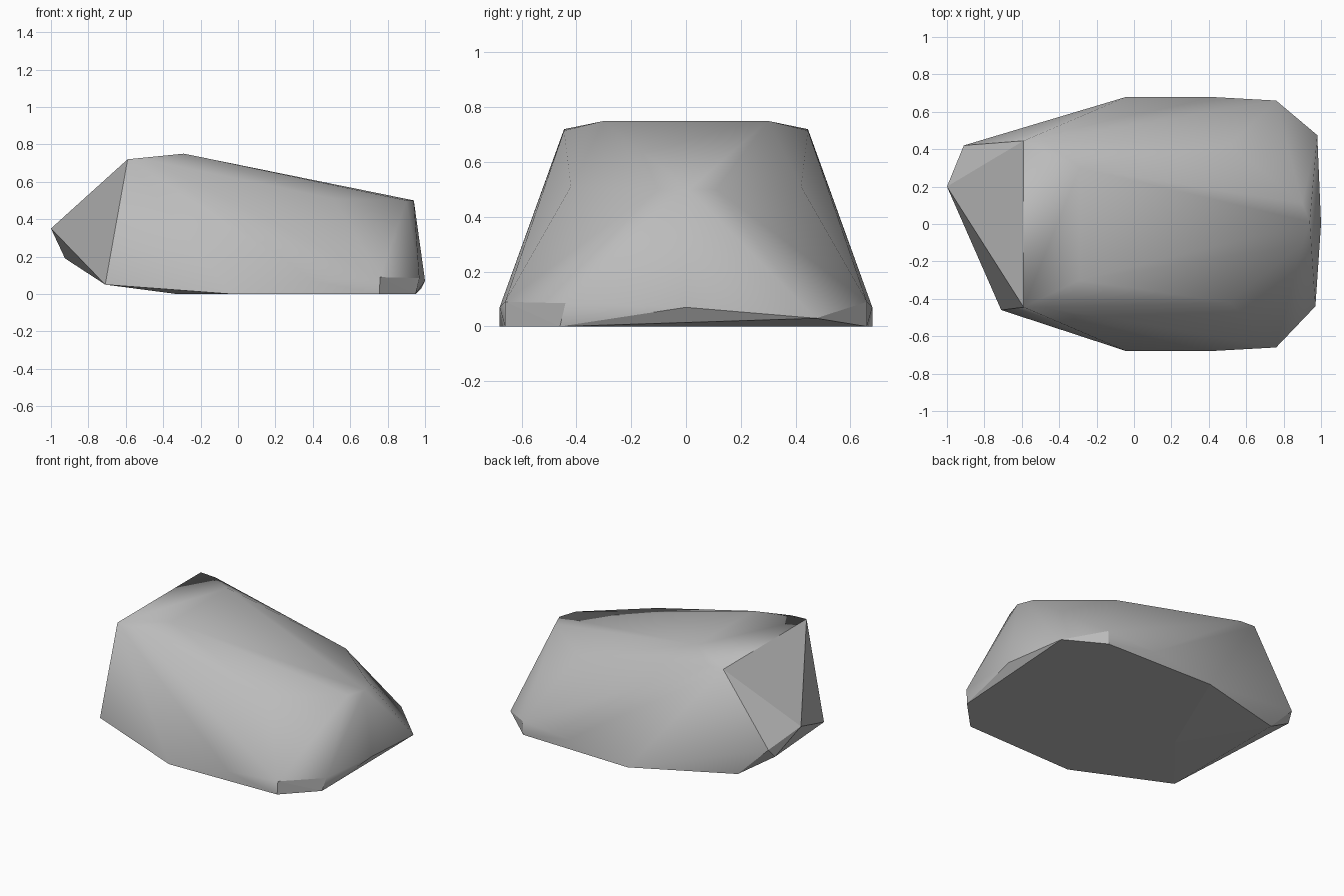
import bpy
import bmesh

cube = bpy.data.objects.get("Cube")
if cube:
    bpy.data.objects.remove(cube, do_unlink=True)

# One stone colour
stone = bpy.data.materials.new("stone grey")
stone.use_nodes = True
colour = (0.5, 0.5, 0.5, 1)
stone.diffuse_color = colour
for node in stone.node_tree.nodes:
    if node.type == "BSDF_PRINCIPLED":
        node.inputs["Base Color"].default_value = colour
        node.inputs["Roughness"].default_value = 0.9

# Corners shared by both flanks, mirrored across the length of the rock
crown = [(-.59, .445, .72), (-.48, .445, .715), (-.29, .3, .75),
         (.51, .42, .51), (.9, .11, .5)]
foot = [(-.71, .46, .05), (-.04, .68, 0), (.4, .68, .07),
        (.76, .66, .09), (.755, .66, 0)]

# Single corners: the pointed left end, and the broken right end
nose = [(-1, .2, .35), (-.91, .42, .25), (-.925, .37, .19)]
tail = [(.94, .01, .5), (1, 0, .07), (.97, -.44, .085),
        (.95, -.46, 0), (.98, .475, .03)]
underside = [(-.33, 0, 0)]


def mirrored(corners):
    """Return the corners together with their copies on the other flank."""
    return corners + [(x, -y, z) for x, y, z in corners]


# Wrap all corners in a convex skin
bm = bmesh.new()
for corner in mirrored(crown) + mirrored(foot) + nose + tail + underside:
    bm.verts.new(corner)
hull = bmesh.ops.convex_hull(bm, input=list(bm.verts))
loose = {item for item in hull["geom_interior"] + hull["geom_unused"]
         if isinstance(item, bmesh.types.BMVert)}
bmesh.ops.delete(bm, geom=list(loose), context="VERTS")
bmesh.ops.recalc_face_normals(bm, faces=list(bm.faces))
bm.normal_update()


def is_cut_face(face):
    """Flat breaks: the pointed end, the underside and the low corner chips."""
    middle = face.calc_center_median()
    end_break = face.normal.x < -0.5
    below = face.normal.z < -0.5
    chip = middle.x > 0.7 and middle.z < 0.07 and abs(middle.y) > 0.4
    return end_break or below or chip


# Soft shading over the body, crisp edges around the breaks
for face in bm.faces:
    face.smooth = True
for edge in bm.edges:
    broken = any(is_cut_face(face) for face in edge.link_faces)
    edge.smooth = not broken and edge.calc_face_angle(0) < 1.25

mesh = bpy.data.meshes.new("rock")
bm.to_mesh(mesh)
bm.free()
mesh.materials.append(stone)
rock = bpy.data.objects.new("rock", mesh)
bpy.context.collection.objects.link(rock)
